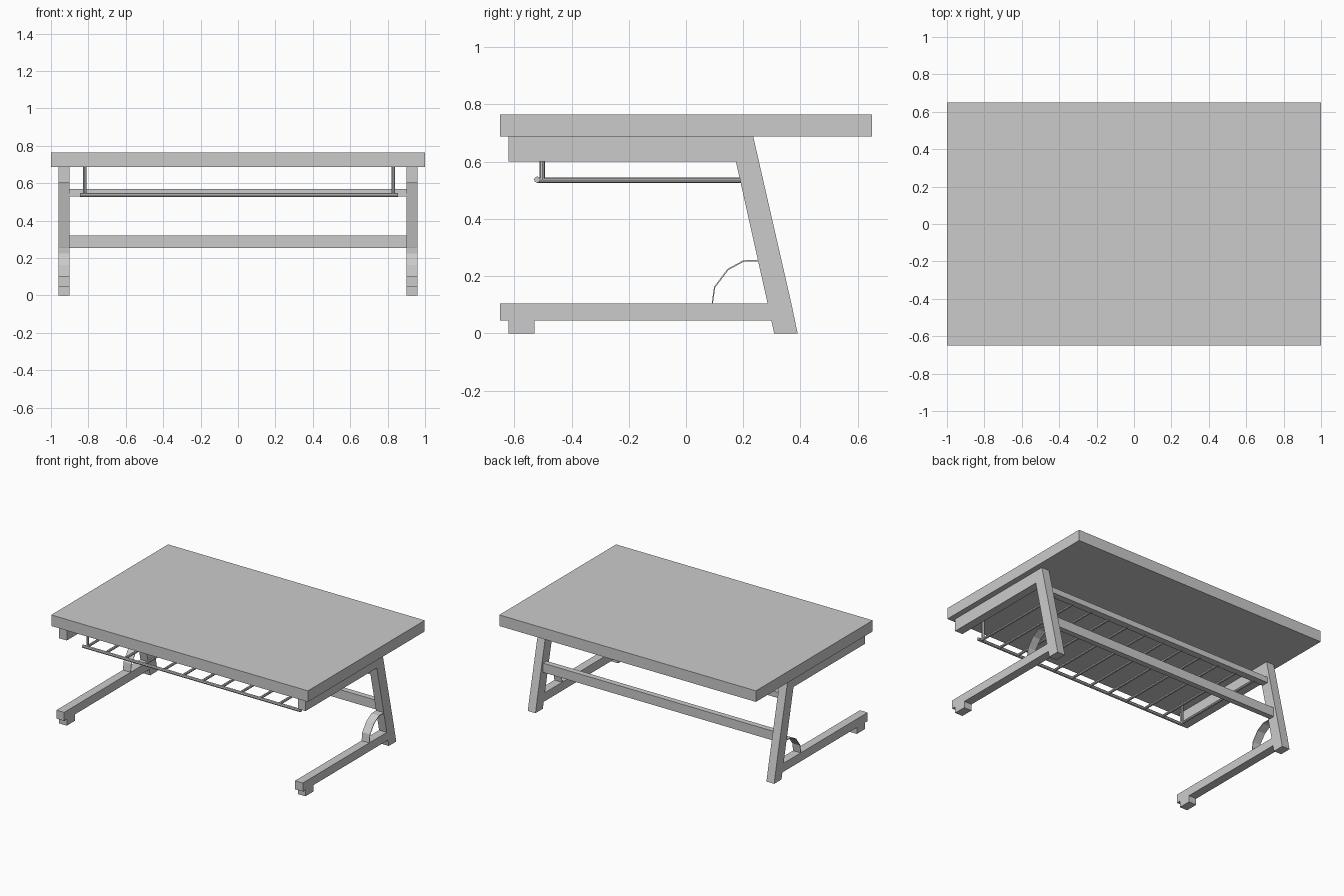
import bpy, bmesh
from mathutils import Vector

if "Cube" in bpy.data.objects:
    bpy.data.objects.remove(bpy.data.objects["Cube"])


def box(name, lo, hi):
    lo, hi = Vector(lo), Vector(hi)
    bm = bmesh.new()
    bmesh.ops.create_cube(bm, size=1)
    for v in bm.verts:
        v.co = (lo + hi) / 2 + v.co * (hi - lo)
    return finish(name, bm)


def finish(name, bm):
    bmesh.ops.recalc_face_normals(bm, faces=bm.faces)
    me = bpy.data.meshes.new(name)
    bm.to_mesh(me)
    bm.free()
    ob = bpy.data.objects.new(name, me)
    bpy.context.collection.objects.link(ob)
    return ob


def side_profile(name, pts, x0, x1):
    """Extrude a (y, z) outline along x."""
    bm = bmesh.new()
    face = bm.faces.new([bm.verts.new((x0, y, z)) for y, z in pts])
    ext = bmesh.ops.extrude_face_region(bm, geom=[face])
    verts = [g for g in ext["geom"] if isinstance(g, bmesh.types.BMVert)]
    bmesh.ops.translate(bm, vec=(x1 - x0, 0, 0), verts=verts)
    return finish(name, bm)


def rod(name, a, b, r):
    a, b = Vector(a), Vector(b)
    bm = bmesh.new()
    bmesh.ops.create_cone(bm, cap_ends=True, segments=8, radius1=r, radius2=r,
                          depth=(b - a).length)
    rot = (b - a).to_track_quat('Z', 'Y').to_matrix().to_4x4()
    bm.transform(rot)
    bmesh.ops.translate(bm, vec=(a + b) / 2, verts=bm.verts)
    return finish(name, bm)


# Table top
box("table_top", (-1, -0.65, 0.687), (1, 0.65, 0.765))

# Side frames: top rail, slanted leg, floor runner, front foot, curved brace
leg = [(0.155, 0.687), (0.235, 0.687), (0.368, 0.105), (0.39, 0), (0.308, 0),
       (0.285, 0.105)]
arc = [(0.09, 0.105), (0.098, 0.162), (0.145, 0.225), (0.2, 0.255), (0.255, 0.257)]
inner = [(0.094, 0.105), (0.102, 0.16), (0.148, 0.221), (0.201, 0.25), (0.256, 0.252)]
for side, x0, x1 in (("left", -0.96, -0.9), ("right", 0.9, 0.96)):
    box(side + "_top_rail", (x0, -0.62, 0.6), (x1, 0.2, 0.687))
    side_profile(side + "_slanted_leg", leg, x0, x1)
    box(side + "_floor_runner", (x0, -0.65, 0.045), (x1, 0.31, 0.105))
    box(side + "_front_foot", (x0, -0.62, 0), (x1, -0.53, 0.045))
    side_profile(side + "_curved_brace", arc + inner[::-1], x0, x1)

# Cross bars between the legs
box("upper_cross_bar", (-0.91, 0.195, 0.53), (0.91, 0.245, 0.57))
box("lower_cross_bar", (-0.91, 0.265, 0.255), (0.91, 0.305, 0.32))

# Wire book rack
rod("rack_front_rod", (-0.845, -0.52, 0.537), (0.855, -0.52, 0.537), 0.011)
count = 12
for i in range(count):
    x = -0.82 + 1.65 * i / (count - 1)
    rod(f"rack_rod_{i + 1}", (x, -0.52, 0.535), (x, 0.21, 0.535), 0.009)
for side, x in (("left", -0.82), ("right", 0.83)):
    rod(side + "_rack_hanger", (x, -0.502, 0.535), (x, -0.502, 0.69), 0.009)
